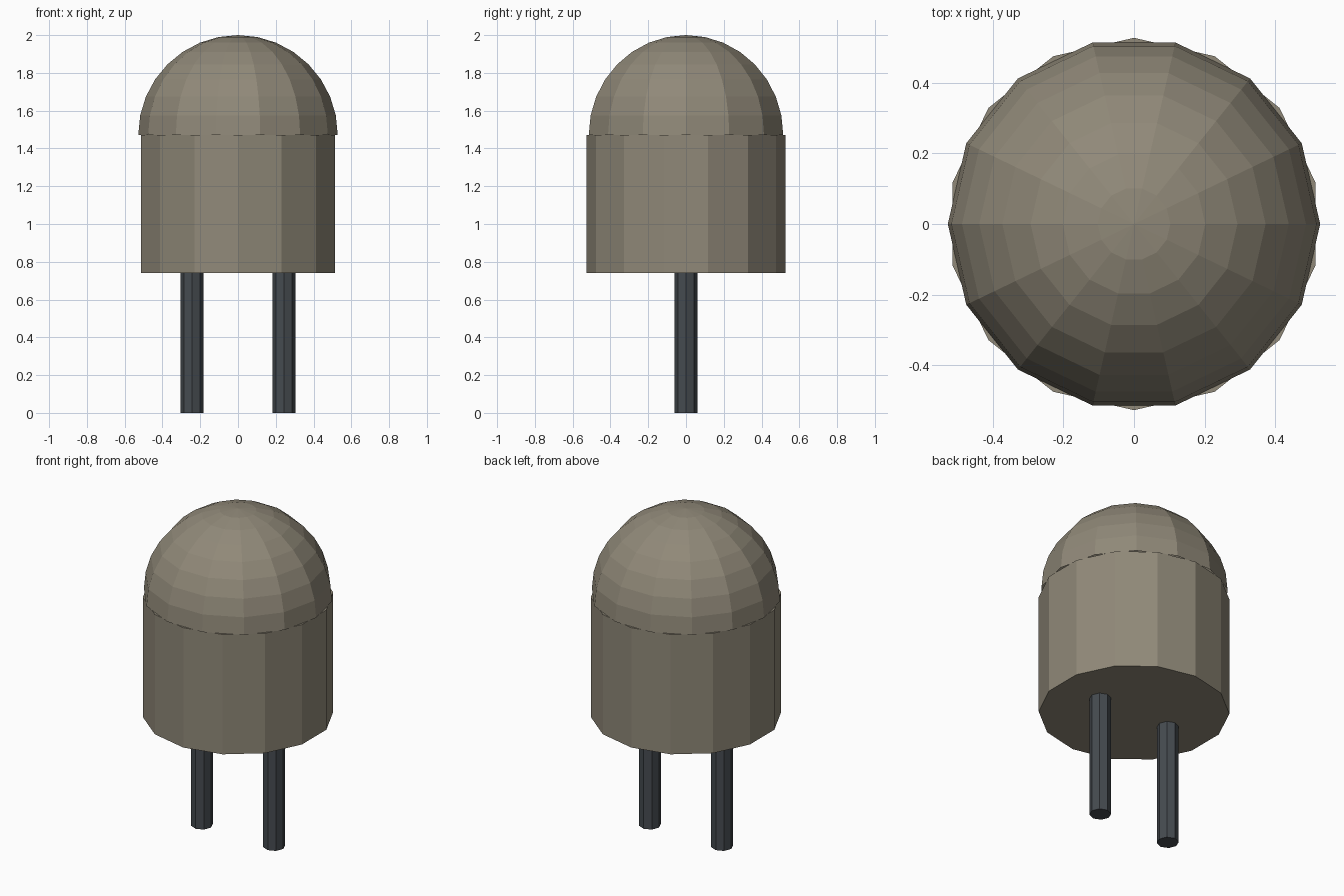
import bpy, bmesh
from math import pi
from mathutils import Matrix, Vector

if "Cube" in bpy.data.objects:
    bpy.data.objects.remove(bpy.data.objects["Cube"])


def material(name, rgb):
    m = bpy.data.materials.new(name)
    m.diffuse_color = (*rgb, 1)
    m.use_nodes = True
    m.node_tree.nodes["Principled BSDF"].inputs["Base Color"].default_value = m.diffuse_color
    return m


def finish(name, bm, mat):
    mesh = bpy.data.meshes.new(name)
    bm.to_mesh(mesh)
    bm.free()
    mesh.materials.append(mat)
    obj = bpy.data.objects.new(name, mesh)
    bpy.context.collection.objects.link(obj)
    return obj


def post(name, x, radius, z0, z1, sides, mat):
    """Upright capped prism with a corner on the y axis."""
    bm = bmesh.new()
    place = Matrix.Translation((x, 0, (z0 + z1) / 2)) @ Matrix.Rotation(pi / 2, 4, 'Z')
    # align first corner with y regardless of primitive start angle
    bmesh.ops.create_cone(bm, cap_ends=True, segments=sides, radius1=radius,
                          radius2=radius, depth=z1 - z0)
    first = max(bm.verts, key=lambda v: v.co.z).co
    turn = Vector((1, 0)).angle_signed(Vector((first.x, first.y)))
    bmesh.ops.transform(bm, matrix=place @ Matrix.Rotation(turn, 4, 'Z'), verts=bm.verts)
    return finish(name, bm, mat)


lens_mat = material("smoky_plastic", (0.28, 0.25, 0.19))
lead_mat = material("dark_metal", (0.06, 0.07, 0.08))
R, BASE, RIM = 0.528, 0.74, 1.472

# Cylindrical body
post("body", 0, R, BASE, RIM, 14, lens_mat)

# Hemispherical dome: a corner meridian spun around z, corners on the x axis
bm = bmesh.new()
arc = [bm.verts.new(Matrix.Rotation(-i * pi / 16, 3, 'Y') @ Vector((R, 0, 0)))
       for i in range(9)]
edges = [bm.edges.new(pair) for pair in zip(arc, arc[1:])]
bmesh.ops.spin(bm, geom=arc + edges, axis=(0, 0, 1), cent=(0, 0, 0),
               angle=2 * pi, steps=14)
bmesh.ops.remove_doubles(bm, verts=bm.verts, dist=0.0005)
bmesh.ops.recalc_face_normals(bm, faces=bm.faces)
top = max(bm.faces, key=lambda f: f.calc_center_median().z)
if top.normal.z < 0:
    bmesh.ops.reverse_faces(bm, faces=bm.faces)
bmesh.ops.translate(bm, vec=(0, 0, RIM), verts=bm.verts)
finish("dome", bm, lens_mat)

# Two lead pins
for name, side in (("left_pin", -1), ("right_pin", 1)):
    post(name, side * 0.244, 0.061, 0, BASE, 8, lead_mat)
